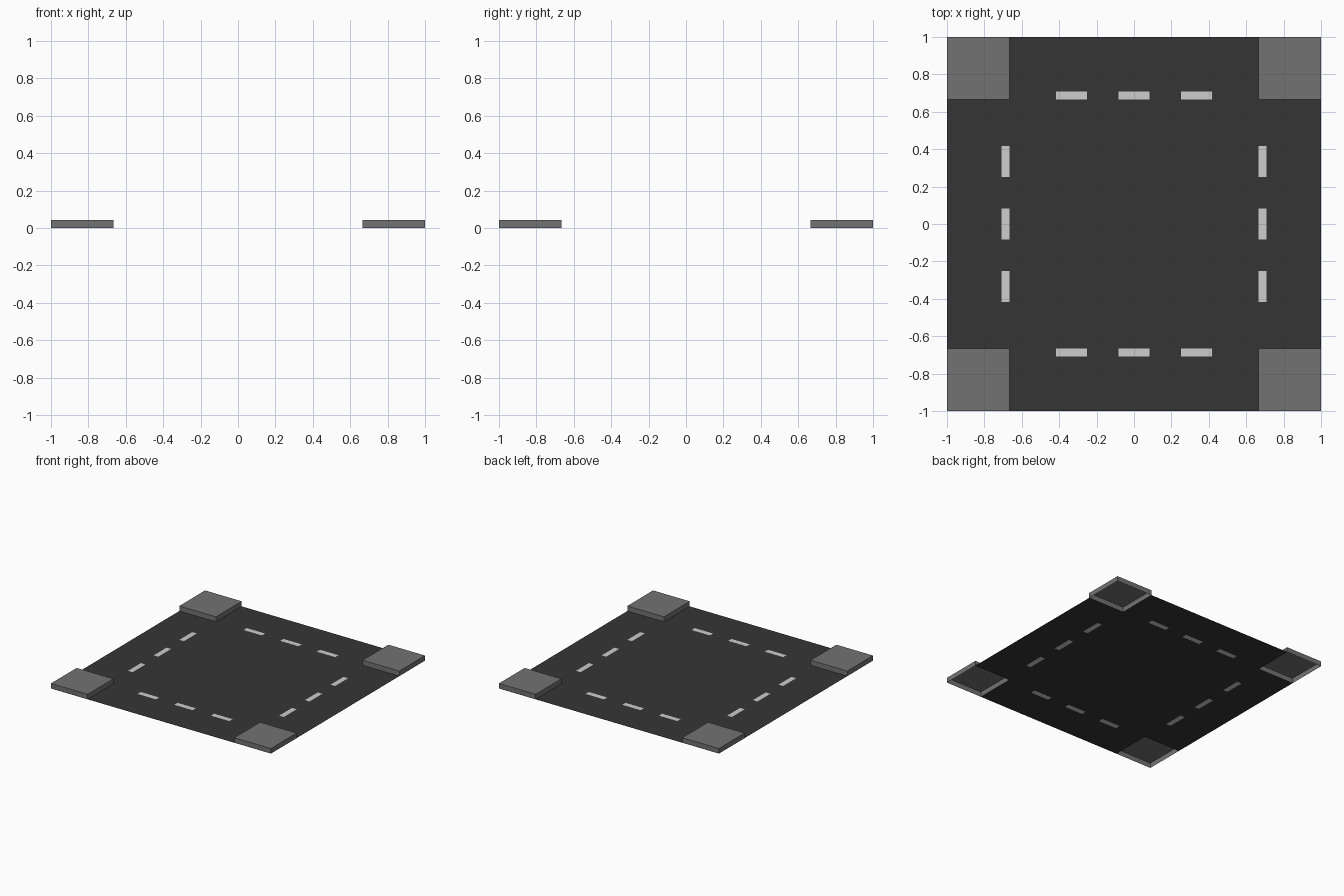
import bpy, bmesh

if "Cube" in bpy.data.objects:
    bpy.data.objects.remove(bpy.data.objects["Cube"])

EDGE = 2 / 3        # inner edge of the corner pavements
LINE = 17 / 24      # outer edge of the dashed lines
HEIGHT = 1 / 24     # kerb height


def material(name, grey):
    m = bpy.data.materials.new(name)
    m.diffuse_color = (grey, grey, grey, 1)
    m.use_nodes = True
    m.node_tree.nodes["Principled BSDF"].inputs["Base Color"].default_value = m.diffuse_color
    return m


asphalt = material("dark asphalt", 0.036)
paving = material("grey paving", 0.171)
paint = material("white road paint", 0.61)


def make_object(name, bm, mats):
    me = bpy.data.meshes.new(name)
    bm.to_mesh(me)
    bm.free()
    for m in mats:
        me.materials.append(m)
    ob = bpy.data.objects.new(name, me)
    bpy.context.collection.objects.link(ob)
    return ob


def in_dash(along, across):
    a = abs(along)
    return EDGE < abs(across) < LINE and (a < 1 / 12 or 1 / 4 < a < 5 / 12)


# Flat cross-shaped road with the dashes cut into its surface
half = [1 / 12, 1 / 4, 5 / 12, EDGE, LINE, 1]
ticks = [-t for t in reversed(half)] + half
bm = bmesh.new()
grid = [[bm.verts.new((x, y, 0)) for y in ticks] for x in ticks]
n = len(ticks) - 1
for i in range(n):
    for j in range(n):
        cx = (ticks[i] + ticks[i + 1]) / 2
        cy = (ticks[j] + ticks[j + 1]) / 2
        if abs(cx) > EDGE and abs(cy) > EDGE:
            continue
        f = bm.faces.new((grid[i][j], grid[i + 1][j],
                          grid[i + 1][j + 1], grid[i][j + 1]))
        f.material_index = int(in_dash(cx, cy) or in_dash(cy, cx))
bmesh.ops.delete(bm, geom=[v for v in bm.verts if not v.link_faces], context='VERTS')
make_object("road", bm, [asphalt, paint])

# Raised corner pavements, open underneath
c, size = (1 + EDGE) / 2, 1 - EDGE
for sx, side in ((-1, "left"), (1, "right")):
    for sy, end in ((-1, "front"), (1, "back")):
        bm = bmesh.new()
        bmesh.ops.create_cube(bm, size=1)
        bmesh.ops.scale(bm, vec=(size, size, HEIGHT), verts=bm.verts)
        bmesh.ops.translate(bm, vec=(sx * c, sy * c, HEIGHT / 2), verts=bm.verts)
        bottom = [f for f in bm.faces if f.normal.z < -0.5]
        bmesh.ops.delete(bm, geom=bottom, context='FACES_ONLY')
        make_object(f"pavement_{end}_{side}", bm, [paving])
